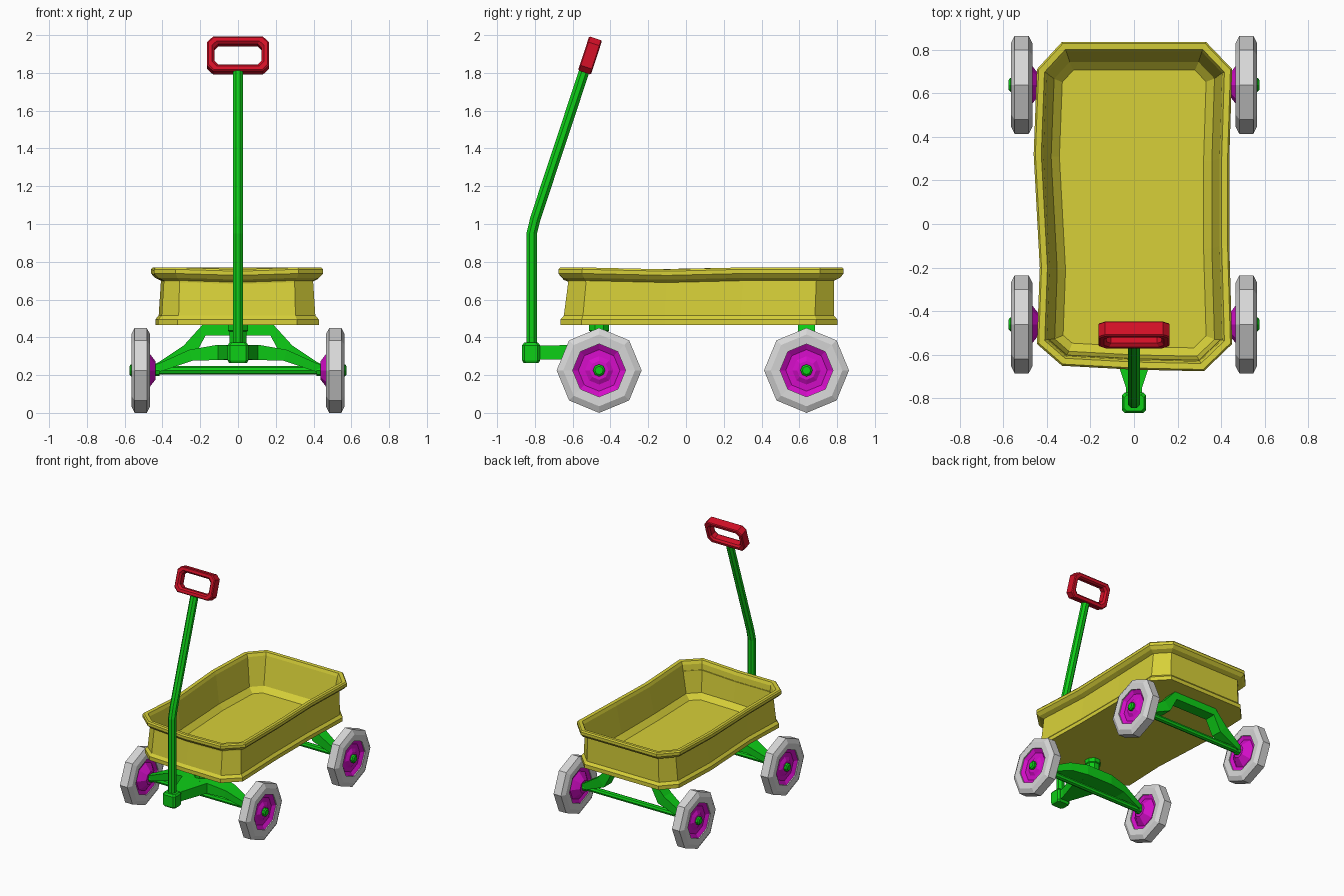
import bpy, bmesh, math
from mathutils import Vector, Matrix

if "Cube" in bpy.data.objects:
    bpy.data.objects.remove(bpy.data.objects["Cube"])


def material(name, rgb):
    m = bpy.data.materials.new(name)
    m.diffuse_color = (*rgb, 1)
    m.use_nodes = True
    m.node_tree.nodes["Principled BSDF"].inputs["Base Color"].default_value = m.diffuse_color
    return m


YELLOW = material("yellow paint", (0.68, 0.63, 0.04))
GREEN = material("green metal", (0.004, 0.62, 0.008))
RED = material("red grip", (0.66, 0.005, 0.02))
MAGENTA = material("magenta hub", (0.66, 0.004, 0.58))
GREY = material("light grey tyre", (0.68, 0.68, 0.68))


def loft(name, rings, mat, closed=False, caps=True):
    """Skin a list of equal-length point rings."""
    bm = bmesh.new()
    vs = [[bm.verts.new(p) for p in r] for r in rings]
    n = len(rings[0])
    pairs = list(zip(vs, vs[1:])) + ([(vs[-1], vs[0])] if closed else [])
    for a, b in pairs:
        for i in range(n):
            j = (i + 1) % n
            bm.faces.new((a[i], a[j], b[j], b[i]))
    if caps and not closed:
        bm.faces.new(vs[0][::-1])
        bm.faces.new(vs[-1])
    bmesh.ops.recalc_face_normals(bm, faces=bm.faces)
    me = bpy.data.meshes.new(name)
    bm.to_mesh(me)
    bm.free()
    me.materials.append(mat)
    ob = bpy.data.objects.new(name, me)
    bpy.context.collection.objects.link(ob)
    return ob


def lathe_x(name, profile, centre, side, mat, closed=False, n=8):
    """Spin (x, radius) points about the x axis; side flips left and right."""
    cx, cy, cz = centre
    rings = [[(side * (cx + x), cy + r * math.cos(math.tau * i / n),
               cz + r * math.sin(math.tau * i / n)) for i in range(n)]
             for x, r in profile]
    return loft(name, rings, mat, closed)


def strip(name, centreline, thick, y, depths, mat):
    """Symmetrical bracket: thick band along an xz centreline (left half given)."""
    pts = centreline + [(-x, z) for x, z in centreline[::-1] if x != 0]
    half = [*thick, *thick[::-1]]
    deep = [*depths, *depths[::-1]]
    rings = []
    for i, (x, z) in enumerate(pts):
        a, b = pts[max(i - 1, 0)], pts[min(i + 1, len(pts) - 1)]
        t = Vector((b[0] - a[0], b[1] - a[1])).normalized()
        ox, oz = -t.y * half[i], t.x * half[i]
        d = deep[i]
        rings.append([(x + ox, y - d, z + oz), (x + ox, y + d, z + oz),
                      (x - ox, y + d, z - oz), (x - ox, y - d, z - oz)])
    return loft(name, rings, mat)


# Tray: slightly dented outline, inset ring by ring
outline = [(-.33, -.65), (0, -.668), (.32, -.675), (.45, -.55), (.437, -.1),
           (.437, .3), (.45, .71), (.33, .835), (-.33, .835), (-.445, .71),
           (-.46, .32), (-.432, -.2), (-.445, -.55)]


def inset(pts, d):
    out = []
    for i, p in enumerate(pts):
        p, a, b = Vector(p), Vector(pts[i - 1]), Vector(pts[(i + 1) % len(pts)])
        e, f = (p - a).normalized(), (b - p).normalized()
        n1, n2 = Vector((-e.y, e.x)), Vector((-f.y, f.x))
        out.append(p + (n1 + n2) * d / (1 + n1.dot(n2)))
    return out


tray_profile = [(.022, .465), (.022, .495), (.04, .515), (.052, .70), (.02, .715),
                (0, .738), (0, .76), (.008, .77), (.035, .768), (.045, .745),
                (.08, .53), (.118, .492)]
rings = []
for k, (d, z) in enumerate(tray_profile):
    shift = -.012 if z < .6 else 0
    ring = []
    for i, p in enumerate(inset(outline, d)):
        dip = .01 if z > .69 and i in (1, 4, 11) else 0
        ring.append((p.x, p.y + shift, z - dip))
    rings.append(ring)
loft("tray", rings, YELLOW)

# Wheels, hubs and axles
R = .225
tyre = [(-.047, .14), (-.05, .19), (-.032, R), (.032, R), (.05, .19), (.047, .14)]
hub = [(-.077, .001), (-.077, .05), (-.05, .085), (-.03, .11), (-.042, .146),
       (.042, .146), (.02, .11), (.022, .075), (.036, .05), (.036, .001)]
for end, y in (("front", -.46), ("rear", .638)):
    for label, s in (("left", -1), ("right", 1)):
        c = (.515, y, R)
        lathe_x(f"{end}_{label}_tyre", tyre, c, s, GREY, closed=True)
        lathe_x(f"{end}_{label}_hub", hub, c, s, MAGENTA)
        lathe_x(f"{end}_{label}_axle_cap", [(.03, .032), (.052, .032), (.06, .022)],
                c, s, GREEN)
        lathe_x(f"{end}_{label}_collar", [(-.1, .03), (-.07, .03)], c, s, GREEN)
    lathe_x(f"{end}_axle", [(-.54, .022), (.54, .022)], (0, y, R), 1, GREEN)

# Rear arch
strip("rear_bracket", [(-.46, .23), (-.41, .245), (-.26, .325), (-.18, .438)],
      [.018, .025, .042, .03], .638, [.02, .03, .045, .045], GREEN)

# Front arch, pivot post and tapered tongue
strip("front_bracket", [(-.46, .23), (-.41, .242), (-.25, .305), (-.11, .32)],
      [.018, .022, .03, .04], -.46, [.02, .03, .06, .08], GREEN)


def octagon(cx, cy, z, r):
    return [(cx + r * math.cos(math.tau * (i + .5) / 8),
             cy + r * math.sin(math.tau * (i + .5) / 8), z) for i in range(8)]


loft("pivot_post", [octagon(0, -.46, z, r) for z, r in
                    ((.3, .05), (.43, .05), (.435, .058), (.47, .058))], GREEN)


def section(y, hx, z0, z1):
    return [(-hx, y, z0), (hx, y, z0), (hx, y, z1), (-hx, y, z1)]


loft("tongue", [section(-.8, .035, .285, .355), section(-.75, .037, .283, .357),
                section(-.53, .11, .28, .36), section(-.46, .11, .28, .36)], GREEN)


# Hinge block with chamfered ends
def block_ring(z, hx, hy, c=.012):
    return [(x, -.82 + y, z) for x, y in
            ((-hx, -hy + c), (-hx + c, -hy), (hx - c, -hy), (hx, -hy + c),
             (hx, hy - c), (hx - c, hy), (-hx + c, hy), (-hx, hy - c))]


loft("hinge_block", [block_ring(.265, .048, .04), block_ring(.278, .055, .047),
                     block_ring(.358, .055, .047), block_ring(.372, .045, .037)], GREEN)

# Bent handle rod
path = [(-.817, .35), (-.817, .95), (-.797, 1.03), (-.532, 1.83)]
rings = []
for i, (y, z) in enumerate(path):
    a, b = path[max(i - 1, 0)], path[min(i + 1, 3)]
    t = Vector((0, b[0] - a[0], b[1] - a[1])).normalized()
    n = Vector((0, t.z, -t.y))
    rings.append([Vector((0, y, z)) + .03 * (math.cos(q) * Vector((1, 0, 0)) + math.sin(q) * n)
                  for q in (math.tau * (k + .5) / 8 for k in range(8))])
loft("handle_rod", rings, GREEN)

# Grip: chamfered rectangular loop tilted with the rod
tilt = Matrix.Translation((0, -.508, 1.892)) @ Matrix.Rotation(-math.radians(18.2), 4, 'X')


def grip_ring(d, y):
    w, h, c = .163 - d, .095 - d, .03 - d * .25
    return [tilt @ Vector((x, y, z)) for x, z in
            ((-w, -h + c), (-w + c, -h), (w - c, -h), (w, -h + c),
             (w, h - c), (w - c, h), (-w + c, h), (-w, h - c))]


loft("grip", [grip_ring(d, y) for d, y in
              ((0, -.03), (.006, -.036), (.026, -.036), (.038, -.022),
               (.038, .022), (.026, .036), (.006, .036), (0, .03))], RED, closed=True)
